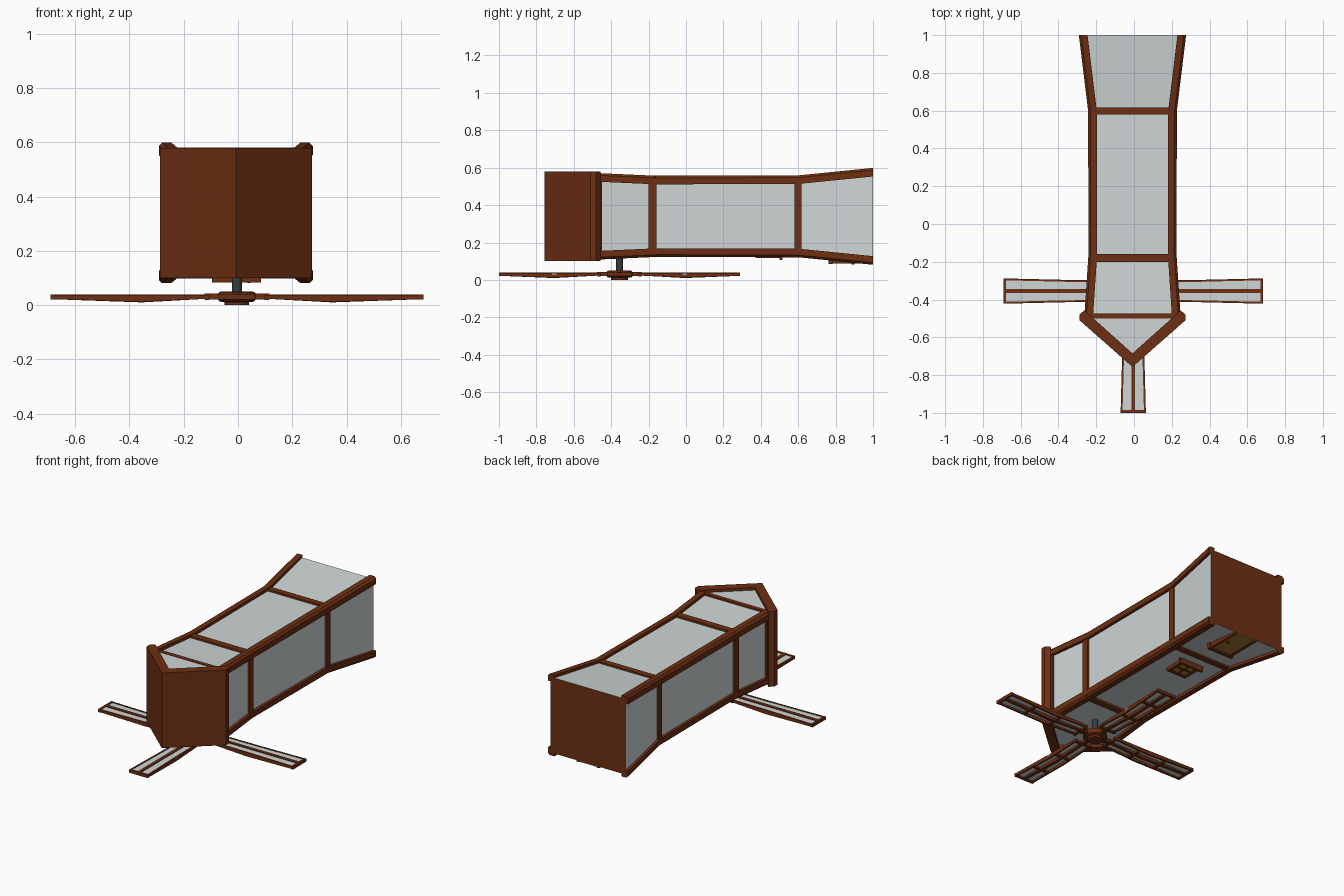
import bpy, bmesh, math
from mathutils import Matrix, Vector

cube = bpy.data.objects.get("Cube")
if cube:
    bpy.data.objects.remove(cube)


def material(name, rgb):
    m = bpy.data.materials.new(name)
    m.use_nodes = True
    color = (*rgb, 1)
    m.diffuse_color = color
    m.node_tree.nodes["Principled BSDF"].inputs["Base Color"].default_value = color
    return m


WOOD = material("dark_wood", (0.155, 0.028, 0.006))
PLASTER = material("pale_plaster", (0.62, 0.67, 0.67))
GOLD = material("window_gold", (0.45, 0.27, 0.03))
DOOR = material("door_ochre", (0.36, 0.18, 0.03))
METAL = material("dark_metal", (0.04, 0.045, 0.05))

CX, CZ = -0.008, 0.34      # body axis
HUB = Vector((-0.004, -0.355, 0))


def finish(name, bm, *mats):
    bmesh.ops.recalc_face_normals(bm, faces=bm.faces)
    mesh = bpy.data.meshes.new(name)
    bm.to_mesh(mesh)
    bm.free()
    for m in mats:
        mesh.materials.append(m)
    ob = bpy.data.objects.new(name, mesh)
    bpy.context.collection.objects.link(ob)
    return ob


def loft(bm, rings):
    """Skin a closed solid through matching rings of points."""
    vs = [[bm.verts.new(p) for p in ring] for ring in rings]
    for a, b in zip(vs, vs[1:]):
        for i in range(len(a)):
            j = (i + 1) % len(a)
            bm.faces.new((a[i], a[j], b[j], b[i]))
    bm.faces.new(vs[0])
    bm.faces.new(vs[-1])


def rect_y(y, x0, x1, z0, z1):
    return [(x0, y, z0), (x1, y, z0), (x1, y, z1), (x0, y, z1)]


def rect_x(x, y0, y1, z0, z1):
    return [(x, y0, z0), (x, y1, z0), (x, y1, z1), (x, y0, z1)]


def box(bm, x0, x1, y0, y1, z0, z1):
    loft(bm, [rect_y(y0, x0, x1, z0, z1), rect_y(y1, x0, x1, z0, z1)])


def prism(name, outline, z0, z1, mat):
    bm = bmesh.new()
    loft(bm, [[(x + CX, y, z) for x, y in outline] for z in (z0, z1)])
    return finish(name, bm, mat)


def slab(bm, y0, y1, hx, hz):
    box(bm, CX - hx, CX + hx, y0, y1, CZ - hz, CZ + hz)


# Tower stations along its length: y, half width, half depth
STATIONS = [(-0.49, 0.255, 0.232), (-0.16, 0.233, 0.217),
            (0.6, 0.235, 0.219), (1.0, 0.284, 0.259)]

# Plastered walls with a wooden base
bm = bmesh.new()
IN = 0.018
loft(bm, [rect_y(y, CX - hx + IN, CX + hx - IN, CZ - hz + IN, CZ + hz - IN)
          for y, hx, hz in STATIONS])
walls = finish("tower_walls", bm, PLASTER, WOOD)
for p in walls.data.polygons:
    p.material_index = int(p.normal.y > 0.9)

# Corner posts with a chamfered outer edge
T, C = 0.046, 0.012
for sx in (-1, 1):
    for sz in (-1, 1):
        bm = bmesh.new()
        rings = []
        for y, hx, hz in STATIONS:
            section = [(hx - T, hz - T), (hx, hz - T), (hx, hz - C),
                       (hx - C, hz), (hx - T, hz)]
            rings.append([(CX + sx * x, y, CZ + sz * z) for x, z in section])
        loft(bm, rings)
        finish(f"corner_post_{'left' if sx > 0 else 'right'}_{'upper' if sz > 0 else 'lower'}",
               bm, WOOD)

# Cross beams running around the tower
bm = bmesh.new()
slab(bm, -0.2, -0.158, 0.228, 0.212)
slab(bm, 0.58, 0.618, 0.229, 0.213)
slab(bm, -0.5, -0.474, 0.248, 0.225)
slab(bm, -0.5, -0.45, 0.248, 0.19)
finish("cross_beams", bm, WOOD)

# Gabled roof and the plaster gable between its slopes
prism("roof", [(-0.28, -0.51), (0, -0.757), (0.28, -0.51), (0.28, -0.48),
               (0.255, -0.457), (0, -0.685), (-0.255, -0.457), (-0.28, -0.48)],
      0.1, 0.58, WOOD)
prism("gables", [(-0.235, -0.48), (0, -0.7), (0.235, -0.48)], 0.118, 0.562, PLASTER)

# Window with four panes, frame, mullions and sill
WX, WY = -0.005, 0.44
bm = bmesh.new()
box(bm, WX - 0.06, WX + 0.06, WY - 0.06, WY + 0.06, 0.126, 0.15)
finish("window_panes", bm, GOLD)
bm = bmesh.new()
for s in (-1, 0, 1):
    w = 0.009 if s else 0.005
    box(bm, WX + s * 0.06 - w, WX + s * 0.06 + w, WY - 0.069, WY + 0.069, 0.118, 0.15)
    box(bm, WX - 0.069, WX + 0.069, WY + s * 0.06 - w, WY + s * 0.06 + w, 0.119, 0.15)
box(bm, WX - 0.085, WX + 0.085, WY + 0.06, WY + 0.075, 0.106, 0.15)
finish("window_frame", bm, WOOD)

# Upright door with jambs, lintel and handle
bm = bmesh.new()
box(bm, WX - 0.065, WX + 0.065, 0.78, 0.998, 0.093, 0.14)
finish("door", bm, DOOR)
bm = bmesh.new()
for s in (-1, 1):
    box(bm, WX + s * 0.072 - 0.009, WX + s * 0.072 + 0.009, 0.77, 0.998, 0.089, 0.14)
box(bm, WX - 0.09, WX + 0.09, 0.762, 0.783, 0.084, 0.14)
box(bm, WX + 0.04, WX + 0.052, 0.885, 0.9, 0.082, 0.1)
finish("door_frame", bm, WOOD)


# Sails: spar, edge rails, cross bars and cloth, repeated around the hub
def rail(bm, side, half, length, top, low):
    rings = []
    for r, edge, z in ((0.1, 0.057, 0.024), (0.35, 0.059, low), (length, 0.067, 0.022)):
        y = side * (edge - half)
        rings.append(rect_x(r, y - half, y + half, z, top))
    loft(bm, rings)


for name, turn, length in (("left", 0, 0.688), ("back", 1, 0.645),
                           ("right", 2, 0.688), ("front", 3, 0.645)):
    place = Matrix.Translation(HUB) @ Matrix.Rotation(turn * math.pi / 2, 4, "Z")
    bm = bmesh.new()
    for side in (-1, 1):
        rail(bm, side, 0.005, length, 0.038, 0.012)
    rail(bm, 0, 0.01, length, 0.04, 0.01)
    box(bm, 0.03, 0.12, -0.014, 0.014, 0.02, 0.042)
    for r in (0.11, 0.3, 0.49):
        box(bm, r - 0.008, r + 0.008, -0.058, 0.058, 0.018, 0.031)
    box(bm, length - 0.014, length, -0.067, 0.067, 0.02, 0.039)
    bm.transform(place)
    finish(f"sail_frame_{name}", bm, WOOD)
    bm = bmesh.new()
    loft(bm, [rect_x(0.11, -0.055, 0.055, 0.03, 0.035),
              rect_x(length - 0.01, -0.064, 0.064, 0.03, 0.035)])
    bm.transform(place)
    finish(f"sail_cloth_{name}", bm, PLASTER)


# Hub and axle
def cylinder(name, radius, z0, z1, mat, bevel=0.0):
    bm = bmesh.new()
    bmesh.ops.create_cone(bm, cap_ends=True, segments=24, radius1=radius,
                          radius2=radius, depth=z1 - z0)
    if bevel:
        rims = [e for e in bm.edges if abs(e.verts[0].co.z - e.verts[1].co.z) < 1e-5]
        bmesh.ops.bevel(bm, geom=rims, offset=bevel, segments=2, affect="EDGES", profile=0.5)
    bm.transform(Matrix.Translation(HUB + Vector((0, 0, (z0 + z1) / 2))))
    return finish(name, bm, mat)


cylinder("hub", 0.07, 0.012, 0.05, WOOD, 0.012)
cylinder("hub_cap", 0.045, 0.0, 0.03, WOOD)
cylinder("axle", 0.018, 0.03, 0.16, METAL)
